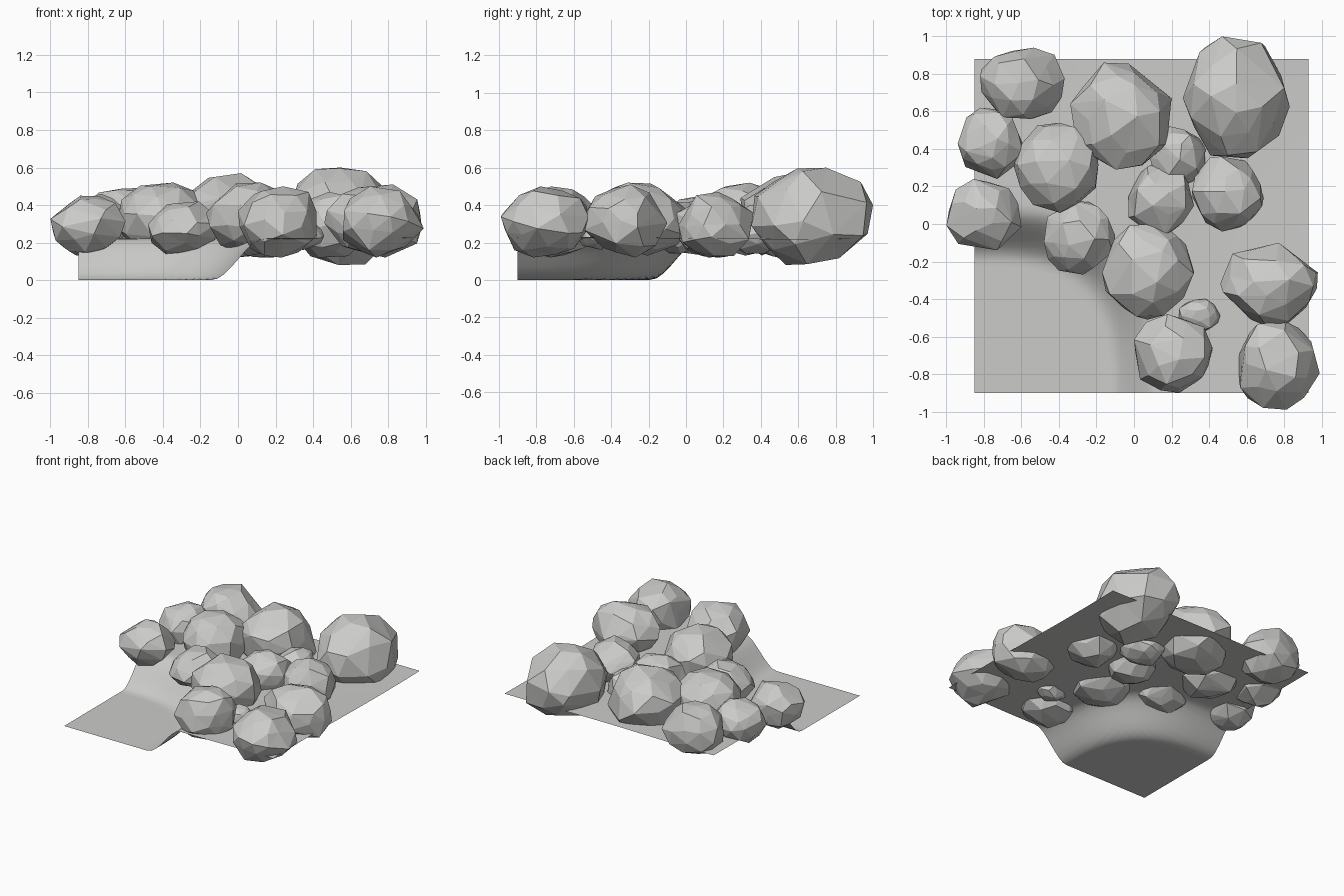
import bpy
import bmesh
import math
import random
from mathutils import Matrix, Vector

cube = bpy.data.objects.get("Cube")
if cube:
    bpy.data.objects.remove(cube, do_unlink=True)

random.seed(7)

# Single stone grey used by the ground and the boulders
stone = bpy.data.materials.new("stone_grey")
stone.use_nodes = True
stone.diffuse_color = (0.6, 0.6, 0.59, 1)
stone.node_tree.nodes["Principled BSDF"].inputs["Base Color"].default_value = stone.diffuse_color


def add_object(name, bm, smooth):
    mesh = bpy.data.meshes.new(name)
    for face in bm.faces:
        face.smooth = smooth
    bm.to_mesh(mesh)
    bm.free()
    mesh.materials.append(stone)
    obj = bpy.data.objects.new(name, mesh)
    bpy.context.collection.objects.link(obj)
    return obj


def ground_height(x, y):
    """Flat ledge that drops through a rounded bank to a low corner."""
    reach = ((x + 0.85) ** 3 + (y + 0.9) ** 3) ** (1 / 3)
    t = min(max((reach - 0.71) / 0.28, 0), 1)
    bank = t * t * (3 - 2 * t)
    ripple = 0.006 * math.sin(4 * x + 1) * math.sin(3 * y)
    return 0.006 + bank * (0.223 + ripple)


# Ground sheet
bm = bmesh.new()
bmesh.ops.create_grid(bm, x_segments=48, y_segments=48, size=0.89)
for v in bm.verts:
    v.co.x += 0.04
    v.co.y -= 0.01
    # guard against rounding on the outer border
    x, y = max(v.co.x, -0.85), max(v.co.y, -0.9)
    v.co.z = ground_height(x, y)
for v in bm.verts:
    v.co.z = max(v.co.z - 0.006, 0)
add_object("ground_sheet", bm, True)


def boulder(name, low, high):
    """Irregular faceted stone fitted between two opposite corners."""
    bm = bmesh.new()
    bmesh.ops.create_icosphere(bm, subdivisions=2, radius=1)
    turn = Matrix.Rotation(random.uniform(0, math.tau), 3, "Z")
    tilt = Matrix.Rotation(random.uniform(0, math.pi), 3, "X")
    for v in bm.verts:
        shake = Vector([random.uniform(-1, 1) for _ in range(3)])
        v.co = turn @ tilt @ (v.co + shake * 0.11)
    hull = bmesh.ops.convex_hull(bm, input=bm.verts[:])
    inner = [g for g in hull["geom_interior"] if isinstance(g, bmesh.types.BMVert)]
    bmesh.ops.delete(bm, geom=inner, context="VERTS")
    # Merge nearly level triangles into broad facets
    bmesh.ops.dissolve_limit(bm, angle_limit=math.radians(9),
                             verts=bm.verts[:], edges=bm.edges[:])
    bmesh.ops.triangulate(bm, faces=bm.faces[:])
    for i in range(3):
        values = [v.co[i] for v in bm.verts]
        start, span = min(values), max(values) - min(values)
        for v in bm.verts:
            v.co[i] = low[i] + (v.co[i] - start) / span * (high[i] - low[i])
    bmesh.ops.recalc_face_normals(bm, faces=bm.faces[:])
    return add_object(name, bm, False)


# Boulders: x range, y range, z range
boulders = {
    "back_right_boulder": (-.82, -.37, .56, .94, .12, .49),
    "right_upper_boulder": (-.94, -.59, .24, .62, .13, .46),
    "right_edge_boulder": (-1, -.6, -.14, .24, .13, .45),
    "right_inner_boulder": (-.65, -.19, .06, .54, .13, .52),
    "bank_boulder": (-.48, -.1, -.27, .12, .14, .42),
    "back_middle_boulder": (-.34, .2, .29, .86, .1, .57),
    "back_left_boulder": (.26, .83, .35, 1, .08, .6),
    "buried_boulder": (.08, .38, .2, .52, .14, .4),
    "centre_boulder": (-.03, .32, -.06, .33, .12, .44),
    "left_inner_boulder": (.31, .69, -.04, .36, .12, .47),
    "middle_boulder": (-.17, .32, -.51, 0, .13, .52),
    "pebble": (.24, .46, -.58, -.4, .16, .32),
    "front_middle_boulder": (0, .42, -.9, -.48, .12, .5),
    "left_edge_boulder": (.46, .98, -.55, -.1, .12, .51),
    "front_left_boulder": (.56, .99, -.99, -.52, .12, .5),
}
for name, box in boulders.items():
    boulder(name, box[0::2], box[1::2])
